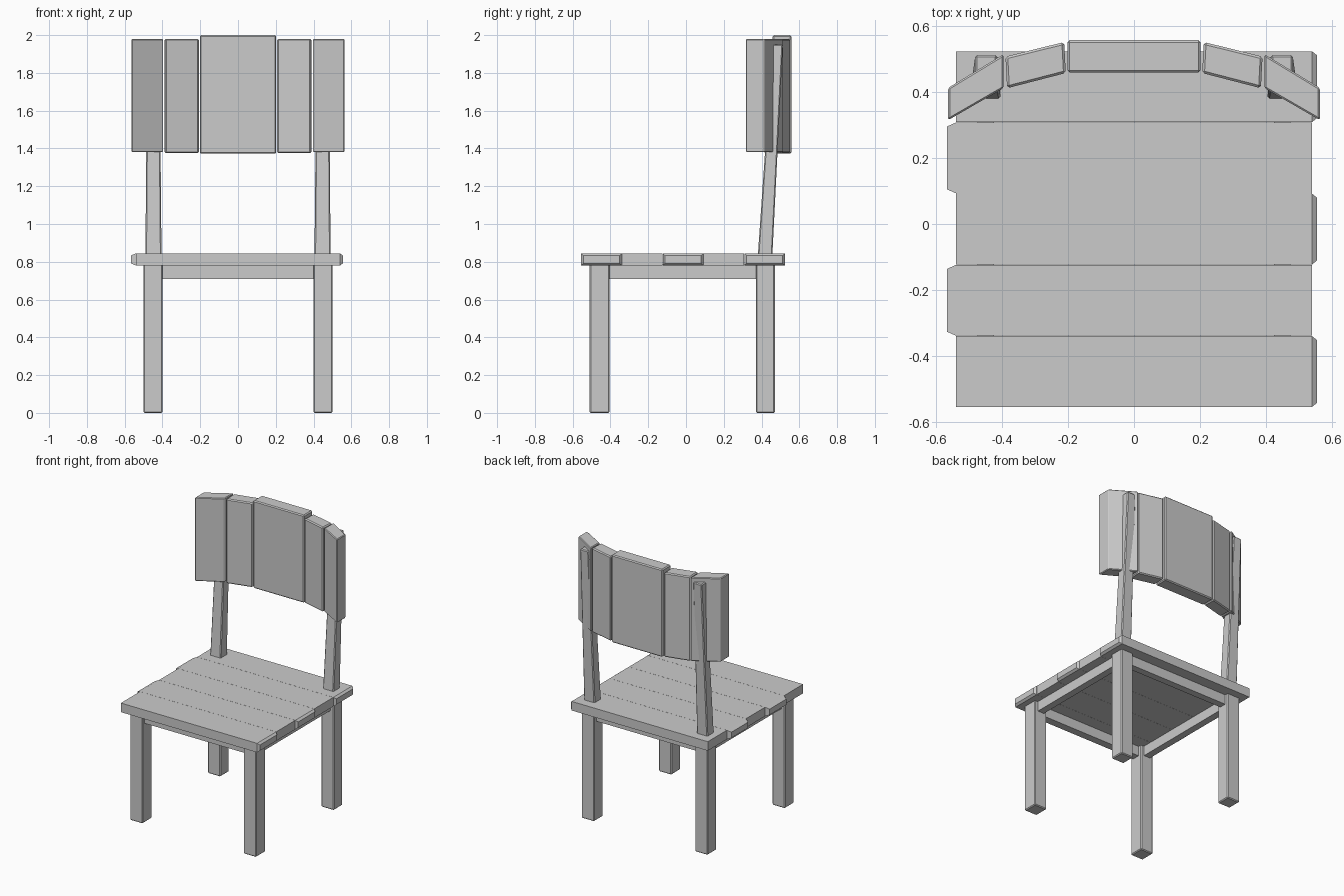
import bpy, bmesh

if "Cube" in bpy.data.objects:
    bpy.data.objects.remove(bpy.data.objects["Cube"])


def finish(name, bm, bevel=0.0):
    bmesh.ops.recalc_face_normals(bm, faces=bm.faces)
    if bevel:
        bmesh.ops.bevel(bm, geom=bm.edges[:], offset=bevel, segments=1, affect='EDGES')
    me = bpy.data.meshes.new(name)
    bm.to_mesh(me)
    bm.free()
    ob = bpy.data.objects.new(name, me)
    bpy.context.collection.objects.link(ob)
    return ob


def loft(name, bottom, top, z0, z1, bevel=0.0):
    """Solid between two outlines of (x, y) points."""
    bm = bmesh.new()
    a = [bm.verts.new((x, y, z0)) for x, y in bottom]
    b = [bm.verts.new((x, y, z1)) for x, y in top]
    n = len(a)
    bm.faces.new(a[::-1])
    bm.faces.new(b)
    for i in range(n):
        j = (i + 1) % n
        bm.faces.new((a[i], a[j], b[j], b[i]))
    return finish(name, bm, bevel)


def rect(x0, x1, y0, y1):
    return [(x0, y0), (x1, y0), (x1, y1), (x0, y1)]


def box(name, x0, x1, y0, y1, z0, z1, bevel=0.0):
    r = rect(x0, x1, y0, y1)
    return loft(name, r, r, z0, z1, bevel)


# seat planks, staggered left and right, with one chamfered end each
def plank(name, y0, y1, flip):
    z0, z1, c = 0.78, 0.845, 0.012
    flat, edge, tip = (0.54, -0.54, -0.567) if flip else (-0.54, 0.54, 0.555)
    bm = bmesh.new()
    rings = []
    for x, k in ((flat, 0), (edge, 0), (tip, c)):
        rings.append([bm.verts.new((x, y, z)) for y, z in
                      rect(y0 + k, y1 - k, z0 + k, z1 - k)])
    for a, b in zip(rings, rings[1:]):
        for i in range(4):
            j = (i + 1) % 4
            bm.faces.new((a[i], a[j], b[j], b[i]))
    bm.faces.new(rings[0][::-1])
    bm.faces.new(rings[-1])
    finish(name, bm)


for i in range(5):
    y = -0.555 + 0.216 * i
    plank(f"seat_plank_{i + 1}", y, y + 0.215, i % 2 == 1)

# front and back rails under the seat
box("front_rail", -0.42, 0.42, -0.485, -0.43, 0.71, 0.785)
box("back_rail", -0.42, 0.42, 0.395, 0.445, 0.71, 0.785)

for side, s in (("right", 1), ("left", -1)):
    def mir(pts):
        return [(s * x, y) for x, y in pts]

    # legs and side rails
    for name, y0, y1 in (("front", -0.51, -0.405), ("back", 0.37, 0.47)):
        r = mir(rect(0.4, 0.5, y0, y1))
        loft(f"{name}_leg_{side}", r, r, 0, 0.785, 0.006)
    r = mir(rect(0.425, 0.475, -0.43, 0.39))
    loft(f"side_rail_{side}", r, r, 0.71, 0.785)

    # leaning, tapering back posts
    loft(f"back_post_{side}", mir(rect(0.405, 0.49, 0.38, 0.457)),
         mir(rect(0.415, 0.482, 0.458, 0.513)), 0.83, 1.95, 0.006)

    # angled back slats
    r = mir([(0.207, 0.458), (0.385, 0.412), (0.39, 0.508), (0.212, 0.552)])
    loft(f"inner_slat_{side}", r, r, 1.375, 1.98, 0.007)
    r = mir([(0.396, 0.412), (0.564, 0.315), (0.564, 0.413), (0.396, 0.515)])
    loft(f"outer_slat_{side}", r, r, 1.38, 1.98, 0.005)

# wide middle slat of the backrest
box("middle_slat", -0.202, 0.202, 0.459, 0.558, 1.372, 2.0, 0.007)
